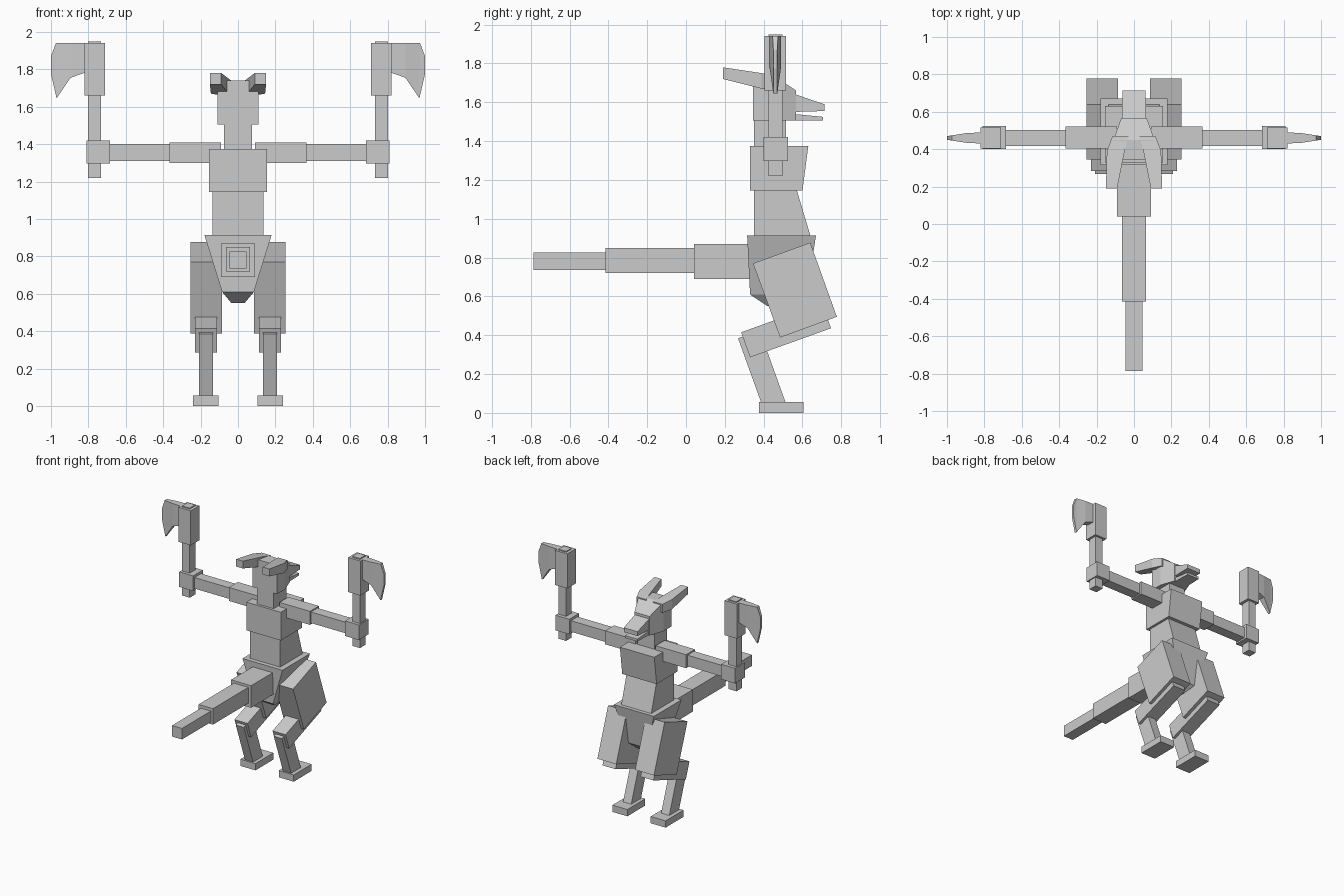
import bpy, bmesh

if "Cube" in bpy.data.objects:
    bpy.data.objects.remove(bpy.data.objects["Cube"])

grey = bpy.data.materials.new("plain grey")
grey.diffuse_color = (0.6, 0.6, 0.6, 1)
grey.use_nodes = True
grey.node_tree.nodes["Principled BSDF"].inputs["Base Color"].default_value = grey.diffuse_color


def finish(name, bm):
    bmesh.ops.recalc_face_normals(bm, faces=bm.faces)
    me = bpy.data.meshes.new(name)
    bm.to_mesh(me)
    bm.free()
    me.materials.append(grey)
    ob = bpy.data.objects.new(name, me)
    bpy.context.collection.objects.link(ob)
    return ob


def loft(name, rings):
    """Skin equal-length rings of points and cap both ends."""
    bm = bmesh.new()
    vs = [[bm.verts.new(p) for p in r] for r in rings]
    n = len(vs[0])
    for a, b in zip(vs, vs[1:]):
        for i in range(n):
            j = (i + 1) % n
            bm.faces.new((a[i], a[j], b[j], b[i]))
    bm.faces.new(vs[0])
    bm.faces.new(vs[-1])
    return finish(name, bm)


def ring_z(z, hx, y0, y1):
    return [(-hx, y0, z), (hx, y0, z), (hx, y1, z), (-hx, y1, z)]


def ring_y(y, x0, x1, z0, z1):
    return [(x0, y, z0), (x1, y, z0), (x1, y, z1), (x0, y, z1)]


def box(name, x0, x1, y0, y1, z0, z1):
    return loft(name, [ring_y(y0, x0, x1, z0, z1), ring_y(y1, x0, x1, z0, z1)])


def slab(name, x0, x1, profile):
    """Side profile of (y, z) points extended across x."""
    return loft(name, [[(x, y, z) for y, z in profile] for x in (x0, x1)])


def mirrored(make, name, *args):
    """Build a part on the right, then mirror it to the left."""
    for side, s in (("right", 1), ("left", -1)):
        ob = make(side + "_" + name, *args)
        if s < 0:
            bm = bmesh.new()
            bm.from_mesh(ob.data)
            for v in bm.verts:
                v.co.x *= -1
            bmesh.ops.recalc_face_normals(bm, faces=bm.faces)
            bm.to_mesh(ob.data)
            bm.free()


# Body
loft("pelvis", [ring_z(0.55, 0.035, 0.42, 0.56),
                ring_z(0.61, 0.085, 0.33, 0.62),
                ring_z(0.915, 0.18, 0.315, 0.67)])
loft("waist", [ring_z(0.915, 0.135, 0.35, 0.64), ring_z(1.15, 0.135, 0.35, 0.57)])
loft("chest", [ring_z(1.145, 0.155, 0.33, 0.60), ring_z(1.375, 0.155, 0.33, 0.63)])
box("neck", -0.075, 0.075, 0.35, 0.515, 1.37, 1.51)

# Head, tapering toward the muzzle
loft("head", [ring_y(0.345, -0.11, 0.11, 1.505, 1.74),
              ring_y(0.45, -0.11, 0.11, 1.505, 1.74),
              ring_y(0.567, -0.068, 0.068, 1.505, 1.66)])
loft("upper_snout", [ring_y(0.55, -0.065, 0.065, 1.55, 1.645),
                     ring_y(0.713, -0.062, 0.062, 1.555, 1.59)])
loft("lower_jaw", [ring_y(0.55, -0.06, 0.06, 1.505, 1.54),
                   ring_y(0.705, -0.055, 0.055, 1.505, 1.525)])
mirrored(loft, "ear", [ring_y(0.47, 0.03, 0.115, 1.665, 1.735),
                       ring_y(0.39, 0.05, 0.145, 1.67, 1.75),
                       ring_y(0.19, 0.09, 0.15, 1.72, 1.78)])

# Tail in three shrinking segments
box("tail_base", -0.09, 0.09, 0.04, 0.40, 0.69, 0.87)
box("tail_middle", -0.065, 0.065, -0.415, 0.04, 0.72, 0.85)
box("tail_tip", -0.045, 0.045, -0.785, -0.415, 0.735, 0.825)

# Legs
mirrored(slab, "thigh", 0.085, 0.255,
         [(0.345, 0.77), (0.64, 0.877), (0.777, 0.495), (0.485, 0.388)])
mirrored(slab, "calf", 0.113, 0.23,
         [(0.284, 0.415), (0.33, 0.286), (0.747, 0.436), (0.70, 0.565)])
mirrored(slab, "shank", 0.135, 0.208,
         [(0.268, 0.384), (0.392, 0.04), (0.518, 0.04), (0.38, 0.424)])
mirrored(box, "foot", 0.105, 0.24, 0.375, 0.605, 0.0, 0.055)

# Arms
mirrored(box, "upper_arm", 0.09, 0.365, 0.405, 0.52, 1.30, 1.41)
mirrored(box, "forearm", 0.365, 0.69, 0.418, 0.503, 1.31, 1.40)
mirrored(box, "hand", 0.685, 0.81, 0.40, 0.525, 1.297, 1.42)

# Axes held upright
mirrored(box, "axe_handle", 0.733, 0.802, 0.425, 0.497, 1.22, 1.95)
mirrored(box, "axe_socket", 0.71, 0.82, 0.405, 0.515, 1.66, 1.942)
# Blade outline as (x, z, half thickness), thin at the cutting edge
blade = [(0.81, 1.942, 0.03), (0.895, 1.942, 0.026), (0.973, 1.942, 0.014),
         (1.0, 1.87, 0.01), (1.0, 1.775, 0.01), (0.97, 1.645, 0.01),
         (0.895, 1.755, 0.026), (0.81, 1.785, 0.03)]


def axe_blade(name):
    bm = bmesh.new()
    sides = [[bm.verts.new((x, 0.46 + s * t, z)) for x, z, t in blade] for s in (-1, 1)]
    for v in sides:
        bm.faces.new((v[0], v[1], v[6], v[7]))
        bm.faces.new((v[1], v[2], v[5], v[6]))
        bm.faces.new((v[2], v[3], v[4], v[5]))
    a, b = sides
    for i in range(8):
        j = (i + 1) % 8
        bm.faces.new((a[i], a[j], b[j], b[i]))
    return finish(name, bm)


mirrored(axe_blade, "axe_blade")
